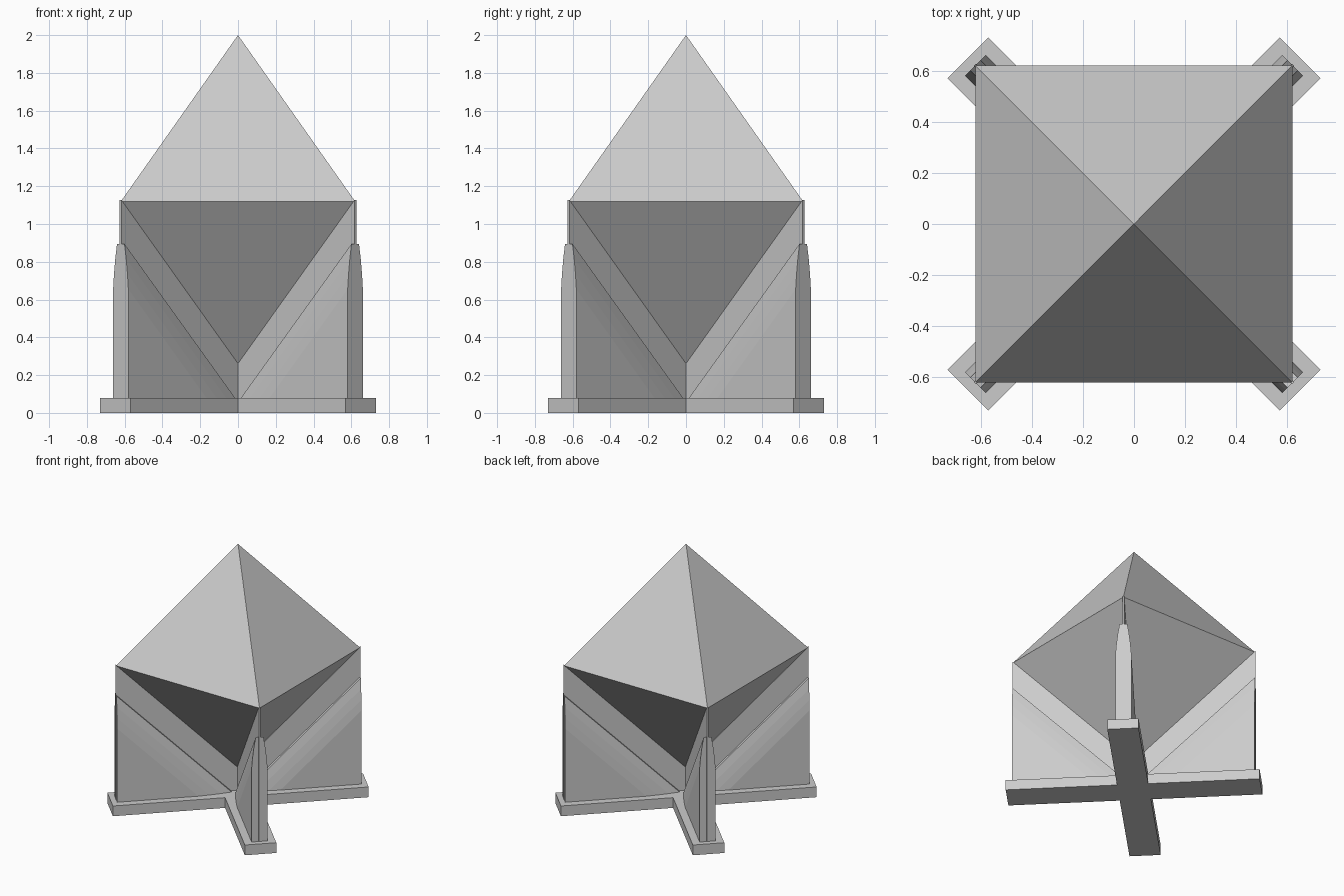
import bpy
import bmesh
from math import radians
from mathutils import Matrix, Vector

if "Cube" in bpy.data.objects:
    bpy.data.objects.remove(bpy.data.objects["Cube"])

BASE_TOP = 0.08      # height of the cross foot
REACH = 0.878        # wall length from the centre, along a diagonal
EQUATOR = 1.12       # height of the crystal's widest square
LOW_TIP = 0.255
HALF = 0.62          # half the side of that square
SLOPE = (EQUATOR - LOW_TIP) / REACH

grey = bpy.data.materials.new("plain_grey")
grey.use_nodes = True
colour = (0.6, 0.6, 0.6, 1)
grey.diffuse_color = colour
grey.node_tree.nodes["Principled BSDF"].inputs["Base Color"].default_value = colour


def finish(bm, name, turn=0):
    """Turn the mesh about z and store it as a flat shaded object."""
    bmesh.ops.recalc_face_normals(bm, faces=bm.faces)
    bmesh.ops.rotate(bm, verts=bm.verts, cent=(0, 0, 0),
                     matrix=Matrix.Rotation(radians(turn), 3, 'Z'))
    mesh = bpy.data.meshes.new(name)
    bm.to_mesh(mesh)
    bm.free()
    mesh.materials.append(grey)
    obj = bpy.data.objects.new(name, mesh)
    bpy.context.collection.objects.link(obj)


def hull(points, name, turn=0):
    bm = bmesh.new()
    for p in points:
        bm.verts.new(p)
    bmesh.ops.convex_hull(bm, input=bm.verts)
    bmesh.ops.dissolve_limit(bm, angle_limit=radians(0.2),
                             verts=bm.verts, edges=bm.edges)
    finish(bm, name, turn)


# Cross shaped foot along the diagonals
bm = bmesh.new()
length, w = 0.919, 0.113
outline = []
for k in range(4):
    rot = Matrix.Rotation(radians(90 * k), 3, 'Z')
    for x, y in ((length, -w), (length, w), (w, w)):
        outline.append(bm.verts.new(rot @ Vector((x, y, 0))))
foot = bm.faces.new(outline)
top = bmesh.ops.extrude_face_region(bm, geom=[foot], use_keep_orig=True)["geom"]
bmesh.ops.translate(bm, vec=(0, 0, BASE_TOP),
                    verts=[v for v in top if isinstance(v, bmesh.types.BMVert)])
finish(bm, "cross_foot", 45)

# Four tapered wedge walls: half thickness and height at the outer end
levels = ((0.057, 0.655), (0.0505, 0.735), (0.041, 0.815), (0.028, 0.895))
corners = ("back_left", "back_right", "front_right", "front_left")
for k, corner in enumerate(corners):
    wedge = []
    for t, z in levels:
        inner = REACH - (z - BASE_TOP) / SLOPE
        for y in (-t, t):
            wedge += [(REACH, y, z), (inner, y, BASE_TOP), (REACH, y, BASE_TOP)]
    hull(wedge, corner + "_wedge_wall", 45 + 90 * k)

    # Thin blade that carries the crystal's lower edge
    blade = []
    for y in (-0.006, 0.006):
        blade += [(0, y, BASE_TOP), (REACH + 0.002, y, BASE_TOP),
                  (REACH + 0.002, y, EQUATOR + 0.008), (0, y, LOW_TIP)]
    hull(blade, corner + "_blade", 45 + 90 * k)

# Eight sided crystal
square = [(x, y, EQUATOR) for x in (-HALF, HALF) for y in (-HALF, HALF)]
hull(square + [(0, 0, 2), (0, 0, LOW_TIP)], "crystal")
